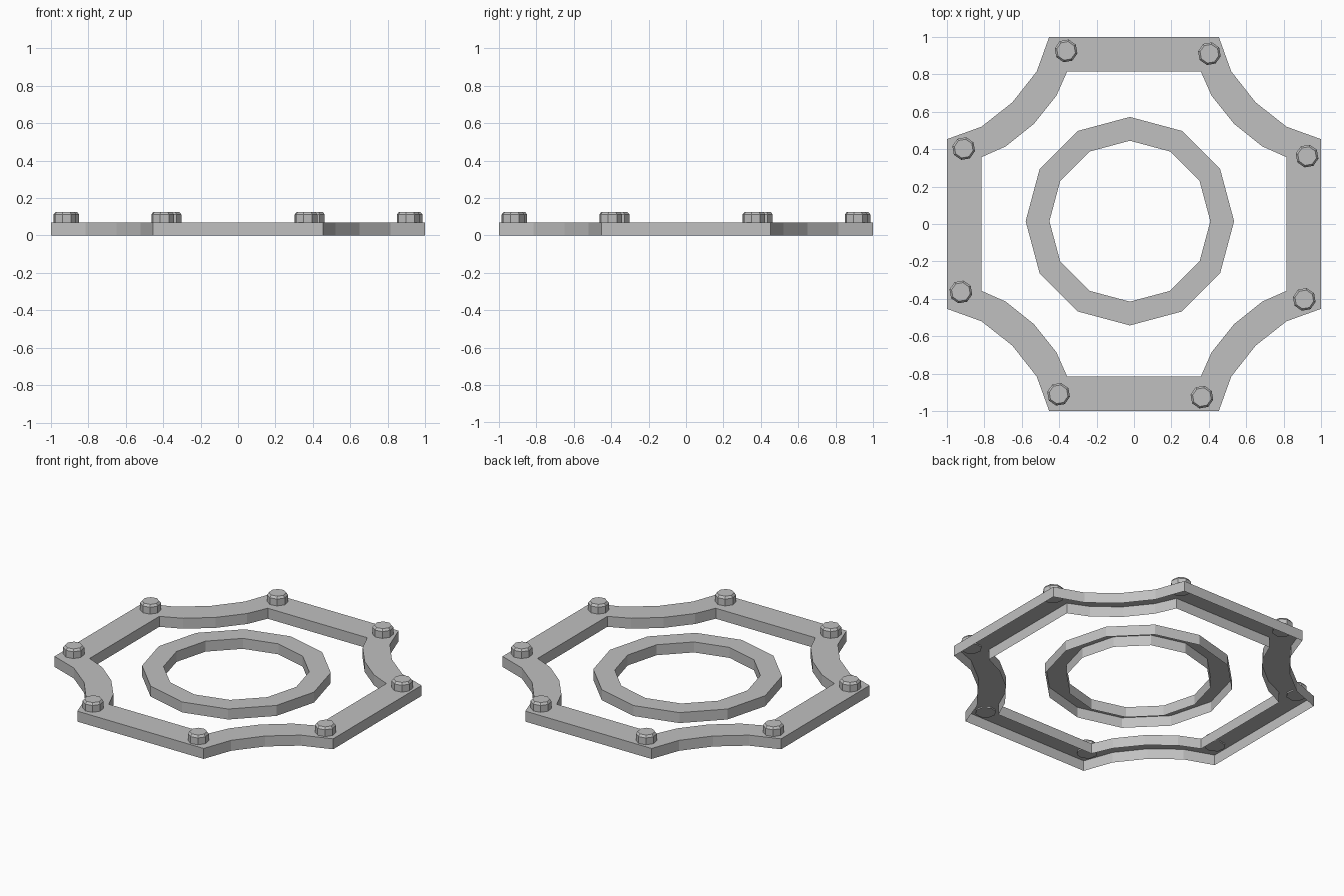
import bpy, bmesh, math

cube = bpy.data.objects.get("Cube")
if cube:
    bpy.data.objects.remove(cube, do_unlink=True)

GREY = (0.53, 0.53, 0.53, 1)
grey = bpy.data.materials.new("plain grey")
grey.use_nodes = True
grey.diffuse_color = GREY
grey.node_tree.nodes["Principled BSDF"].inputs["Base Color"].default_value = GREY

HEIGHT = 0.068


def finish(name, bm):
    bmesh.ops.recalc_face_normals(bm, faces=bm.faces)
    mesh = bpy.data.meshes.new(name)
    bm.to_mesh(mesh)
    bm.free()
    mesh.materials.append(grey)
    obj = bpy.data.objects.new(name, mesh)
    bpy.context.collection.objects.link(obj)
    return obj


def quarter_turns(points):
    """Repeat points four times, a quarter turn clockwise each time."""
    result = []
    for _ in range(4):
        result += points
        points = [(y, -x) for x, y in points]
    return result


def polygon(radius, sides, cx=0, cy=0, phase=0):
    steps = [phase + math.tau * i / sides for i in range(sides)]
    return [(cx + radius * math.cos(a), cy + radius * math.sin(a)) for a in steps]


def loft(name, loops, cap_ends=False):
    """Join successive (outline, z) loops with quads."""
    bm = bmesh.new()
    rows = [[bm.verts.new((x, y, z)) for x, y in pts] for pts, z in loops]
    for a, b in zip(rows, rows[1:]):
        for i in range(len(a)):
            j = (i + 1) % len(a)
            bm.faces.new((a[i], a[j], b[j], b[i]))
    if cap_ends:
        bm.faces.new(rows[0])
        bm.faces.new(rows[-1])
    return finish(name, bm)


def channel(name, outer, inner):
    """Thin shell with a top and two walls, open underneath."""
    return loft(name, [(outer, 0), (outer, HEIGHT), (inner, HEIGHT), (inner, 0)])


# Eight-pointed frame with scooped corners
outer = quarter_turns([(0.453, 1), (0.52, 0.815), (0.65, 0.65), (0.815, 0.52), (1, 0.453)])
inner = quarter_turns([(0.357, 0.815), (0.415, 0.685), (0.535, 0.535),
                       (0.685, 0.415), (0.815, 0.357)])
channel("frame", outer, inner)

# Centre ring, slightly off centre
centre = (-0.022, 0.015)
channel("centre_ring", polygon(0.557, 12, *centre), polygon(0.43, 12, *centre))

# Bolts with chamfered heads
bolts = quarter_turns([(0.403, 0.91), (0.925, 0.363)])
for n, (x, y) in enumerate(bolts):
    phase = math.pi / 8 + math.radians(10)
    body = polygon(0.062, 8, x, y, phase)
    crown = polygon(0.051, 8, x, y, phase)
    loft(f"bolt_{n + 1}", [(body, 0.06), (body, 0.112), (crown, 0.126)], cap_ends=True)
